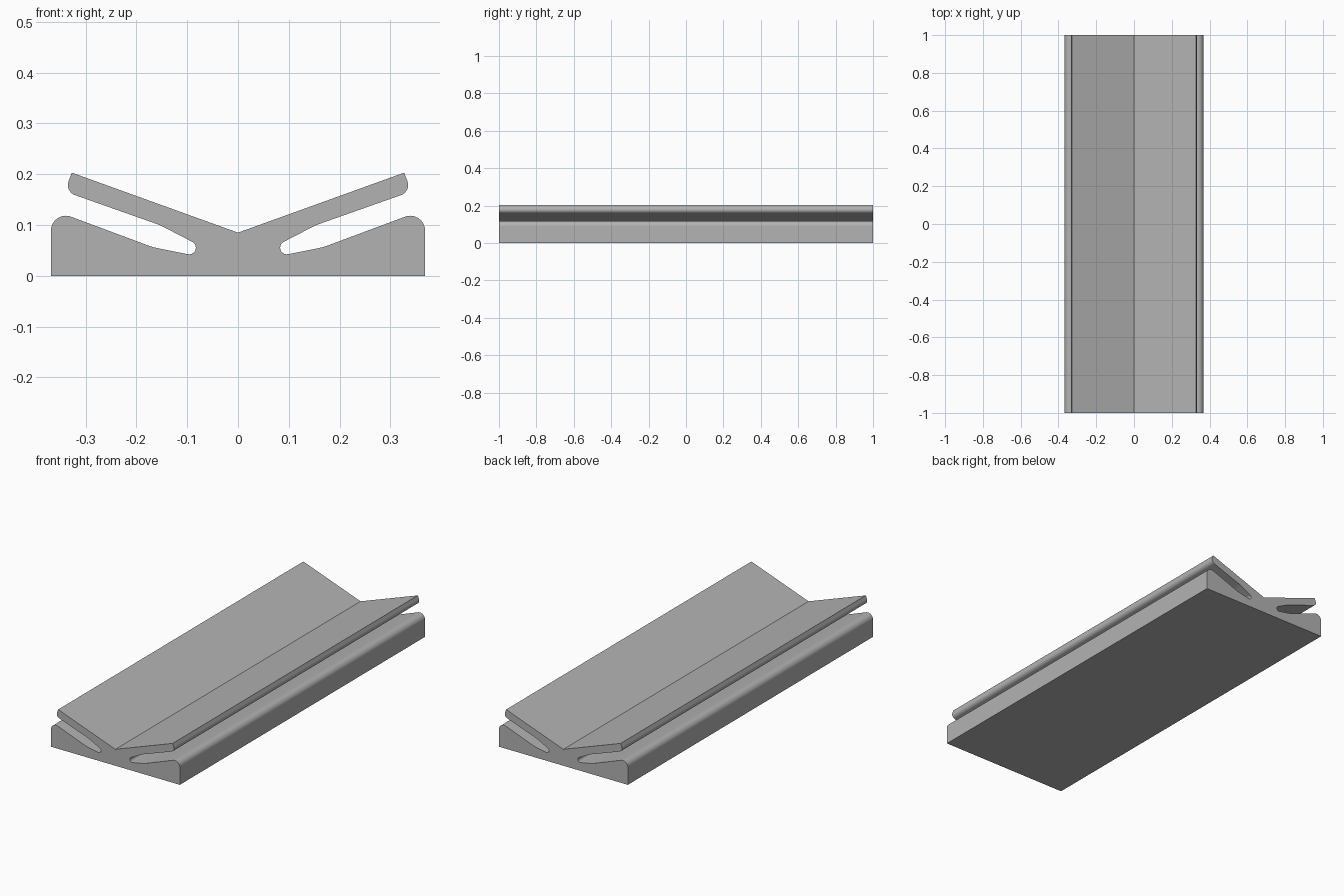
import bpy, bmesh, math
from mathutils import Vector

cube = bpy.data.objects.get("Cube")
if cube:
    bpy.data.objects.remove(cube, do_unlink=True)

HALF_LENGTH = 1.0

grey = bpy.data.materials.new("plain grey")
grey.use_nodes = True
colour = (0.45, 0.45, 0.45, 1)
grey.diffuse_color = colour
grey.node_tree.nodes["Principled BSDF"].inputs["Base Color"].default_value = colour


def fillet(before, corner, after, radius, steps=10):
    """Points of an arc tangent to both sides of a corner."""
    a = (before - corner).normalized()
    b = (after - corner).normalized()
    half = a.angle(b) / 2
    centre = corner + (a + b).normalized() * (radius / math.sin(half))
    start = corner + a * (radius / math.tan(half)) - centre
    end = corner + b * (radius / math.tan(half)) - centre
    sweep = start.angle(end)
    return [centre + (start * math.sin(sweep * (1 - i / steps))
                      + end * math.sin(sweep * i / steps)) / math.sin(sweep)
            for i in range(steps + 1)]


# Half section from the valley outwards: x, z, corner radius
corners = [
    (0, 0.085, 0),          # valley
    (0.327, 0.203, 0),      # wing tip, upper
    (0.341, 0.166, 0.021),  # wing tip, lower
    (0.154, 0.100, 0.15),   # wing underside bend
    (0.008, 0.0245, 0.013), # slot end
    (0.168, 0.0565, 0.1),   # slot floor bend
    (0.368, 0.131, 0.029),  # base shoulder
    (0.368, 0, 0),          # base foot
]
points = [Vector((x, z)) for x, z, r in corners]
half = []
for i, (x, z, radius) in enumerate(corners):
    if radius:
        half += fillet(points[i - 1], points[i], points[i + 1], radius)
    else:
        half.append(points[i])
section = half + [Vector((-p.x, p.y)) for p in reversed(half[1:])]

# Extrude the whole section along the length
bm = bmesh.new()
front = bm.faces.new([bm.verts.new((p.x, -HALF_LENGTH, p.y)) for p in section])
extruded = bmesh.ops.extrude_face_region(bm, geom=[front], use_keep_orig=True)
moved = [v for v in extruded["geom"] if isinstance(v, bmesh.types.BMVert)]
bmesh.ops.translate(bm, verts=moved, vec=(0, 2 * HALF_LENGTH, 0))
bmesh.ops.recalc_face_normals(bm, faces=bm.faces)
mesh = bpy.data.meshes.new("slotted_v_rail")
bm.to_mesh(mesh)
bm.free()
mesh.materials.append(grey)

rail = bpy.data.objects.new("slotted_v_rail", mesh)
bpy.context.collection.objects.link(rail)
bpy.context.view_layer.objects.active = rail
rail.select_set(True)
bpy.ops.object.shade_smooth_by_angle(angle=math.radians(30))

# Keep the broad faces flat beside the rounded edges
weighted = rail.modifiers.new("flat broad faces", "WEIGHTED_NORMAL")
weighted.keep_sharp = True
